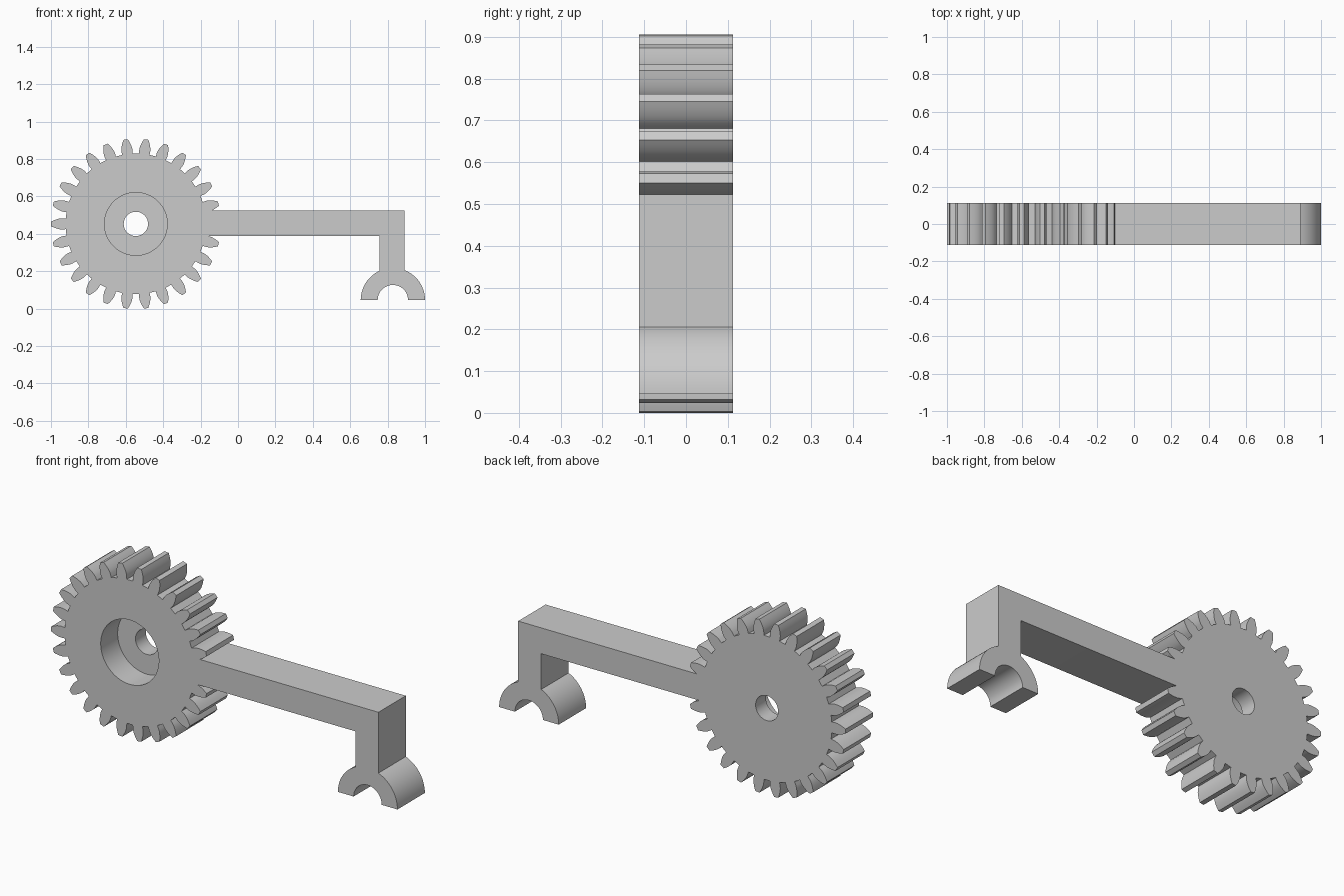
import bpy, bmesh
from math import sin, cos, tan, acos, pi, radians, sqrt

cube = bpy.data.objects.get("Cube")
if cube:
    bpy.data.objects.remove(cube, do_unlink=True)

HALF = 0.113                        # half depth of the whole part
GX, GZ = -0.546, 0.4525             # gear centre
TEETH, TIP, ROOT = 26, 0.4545, 0.376
PITCH = TIP * TEETH / (TEETH + 2)
BASE = PITCH * cos(radians(20))
ARM_LOW, ARM_TOP = 0.388, 0.523
LEG_L, LEG_R = 0.757, 0.89
AX, AZ, OUTER, INNER = 0.828, 0.045, 0.172, 0.081   # clamp arch


def steps(a, b, n):
    return [a + (b - a) * i / n for i in range(n + 1)]


def arc(x, z, r, a, b, n):
    return [(x + r * cos(t), z + r * sin(t)) for t in steps(a, b, n)]


def involute(a):
    return tan(a) - a


def tooth(centre):
    """Involute tooth outline, counter-clockwise around the gear."""
    base_half = pi / (2 * TEETH) + involute(radians(20))
    flank = [(ROOT, base_half)]
    flank += [(r, base_half - involute(acos(min(1, BASE / r))))
              for r in steps(BASE, TIP, 5)]
    polar = [(r, centre - a) for r, a in flank]
    polar += [(r, centre + a) for r, a in reversed(flank)]
    return [(GX + r * cos(a), GZ + r * sin(a)) for r, a in polar]


def new_object(name, bm):
    bmesh.ops.recalc_face_normals(bm, faces=bm.faces[:])
    mesh = bpy.data.meshes.new(name)
    bm.to_mesh(mesh)
    bm.free()
    obj = bpy.data.objects.new(name, mesh)
    bpy.context.collection.objects.link(obj)
    return obj


def loft(name, rings):
    """Closed solid through a list of equally long point rings."""
    bm = bmesh.new()
    loops = [[bm.verts.new(p) for p in ring] for ring in rings]
    n = len(loops[0])
    for a, b in zip(loops, loops[1:]):
        for i in range(n):
            j = (i + 1) % n
            bm.faces.new((a[i], a[j], b[j], b[i]))
    bm.faces.new(loops[0])
    bm.faces.new(loops[-1])
    return new_object(name, bm)


# Gear outline, left open where the arm joins
outline = [p for i in range(1, TEETH) for p in tooth(2 * pi * i / TEETH)]
outline = [(x, z) for x, z in outline
           if not (x > GX and ARM_LOW < z < ARM_TOP)]

# Arm, bent leg and half-round clamp
left_angle = acos((LEG_L - AX) / OUTER)
right_angle = acos((LEG_R - AX) / OUTER)
outline += [(-0.15, ARM_LOW), (LEG_L, ARM_LOW)]
outline += arc(AX, AZ, OUTER, left_angle, pi, 14)
outline += arc(AX, AZ, INNER, pi, 0, 32)
outline += arc(AX, AZ, OUTER, 0, right_angle, 14)
outline += [(LEG_R, ARM_TOP), (-0.143, ARM_TOP)]

body = loft("gear_with_arm_and_clamp",
            [[(x, y, z) for x, z in outline] for y in (-HALF, HALF)])

# Stepped cutter for the front recess and the through bore
profile = [(-0.2, 0.168), (0.027, 0.168), (0.027, 0.065), (0.2, 0.065)]
cutter = loft("bore_cutter",
              [[(x, y, z) for x, z in arc(GX, GZ, r, 0, 2 * pi, 64)[:-1]]
               for y, r in profile])
cutter.hide_render = True

grey = bpy.data.materials.new("plain grey")
grey.use_nodes = True
colour = (0.6, 0.6, 0.6, 1)
grey.diffuse_color = colour
grey.node_tree.nodes["Principled BSDF"].inputs["Base Color"].default_value = colour
body.data.materials.append(grey)
cutter.data.materials.append(grey)

# Cut the bore, then shade the curved walls smooth
cut = body.modifiers.new("bore", 'BOOLEAN')
cut.operation = 'DIFFERENCE'
cut.solver = 'EXACT'
cut.object = cutter
for obj in bpy.context.selected_objects:
    obj.select_set(False)
body.select_set(True)
bpy.context.view_layer.objects.active = body
bpy.ops.object.modifier_apply(modifier=cut.name)
bpy.data.objects.remove(cutter, do_unlink=True)
bpy.ops.object.shade_smooth_by_angle(angle=radians(30))
